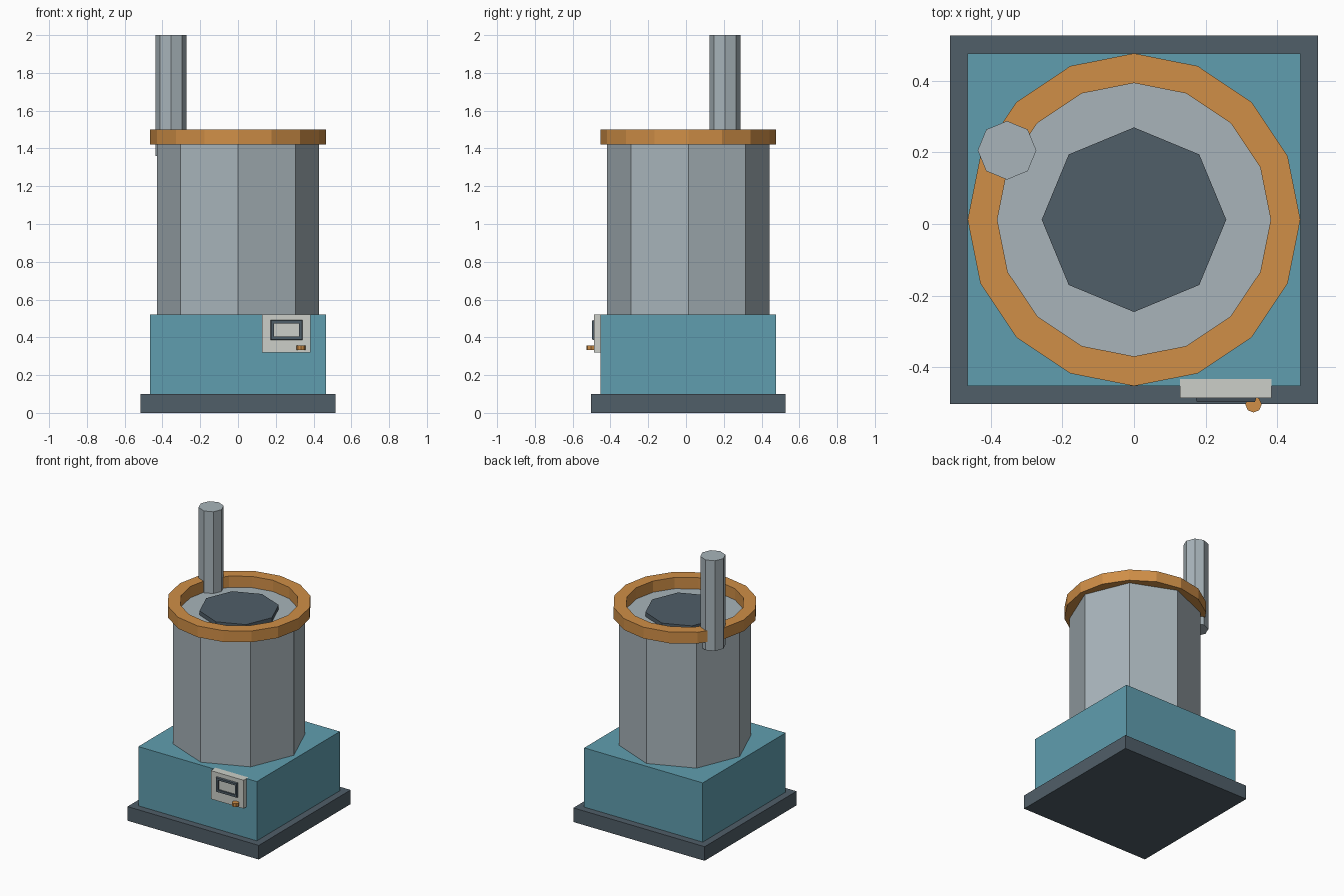
import bpy
import math

cube = bpy.data.objects.get("Cube")
if cube:
    bpy.data.objects.remove(cube, do_unlink=True)

CY = 0.012  # centre line of the body in y


def material(name, rgb):
    """Flat material from 0-255 display values."""
    lin = [((c / 255 + 0.055) / 1.055) ** 2.4 for c in rgb] + [1]
    m = bpy.data.materials.new(name)
    m.use_nodes = True
    m.diffuse_color = lin
    m.node_tree.nodes["Principled BSDF"].inputs["Base Color"].default_value = lin
    return m


teal = material("teal paint", (96, 158, 175))
slate = material("dark slate", (80, 94, 104))
steel = material("light steel", (168, 180, 186))
orange = material("orange", (208, 143, 71))
ivory = material("pale ivory", (204, 207, 200))


def mesh_object(name, verts, faces, mat):
    me = bpy.data.meshes.new(name)
    me.from_pydata(verts, [], faces)
    me.materials.append(mat)
    ob = bpy.data.objects.new(name, me)
    bpy.context.collection.objects.link(ob)
    return ob


def box(name, lo, hi, mat):
    bpy.ops.mesh.primitive_cube_add(size=1)
    ob = bpy.context.object
    ob.name = name
    for v in ob.data.vertices:
        v.co = [(a + b) / 2 + c * (b - a) for a, b, c in zip(lo, hi, v.co)]
    ob.data.materials.append(mat)
    return ob


def prism(name, sides, radius, x, y, z0, z1, mat):
    bpy.ops.mesh.primitive_cylinder_add(vertices=sides, radius=radius, depth=z1 - z0,
                                        location=(x, y, (z0 + z1) / 2))
    ob = bpy.context.object
    ob.name = name
    ob.data.materials.append(mat)
    return ob


def loop_band(name, sides, sections, mat):
    """Closed band: joins four matching closed loops of points into a ring."""
    verts = [p for loop in sections for p in loop]
    k = len(sections)
    faces = []
    for s in range(k):
        for i in range(sides):
            j, t = (i + 1) % sides, (s + 1) % k
            faces.append((s * sides + i, s * sides + j, t * sides + j, t * sides + i))
    return mesh_object(name, verts, faces, mat)


def circle(sides, r, z):
    return [(r * math.cos(math.tau * i / sides), CY + r * math.sin(math.tau * i / sides), z)
            for i in range(sides)]


def rectangle(x0, x1, z0, z1, y):
    return [(x0, y, z0), (x1, y, z0), (x1, y, z1), (x0, y, z1)]


# Base
box("plinth", (-0.515, CY - 0.515, 0), (0.515, CY + 0.515, 0.1), slate)
box("base_housing", (-0.465, CY - 0.465, 0.1), (0.465, CY + 0.465, 0.52), teal)

# Drum with rim and lid
prism("drum", 8, 0.43, 0, CY, 0.52, 1.42, steel)
loop_band("drum_rim", 16, [circle(16, 0.465, 1.42), circle(16, 0.465, 1.5),
                           circle(16, 0.382, 1.5), circle(16, 0.382, 1.42)], orange)
prism("lid", 8, 0.258, 0, CY, 1.42, 1.45, slate)

# Exhaust pipe at the back
prism("exhaust_pipe", 8, 0.082, -0.355, 0.206, 1.36, 2.0, steel)

# Control panel with screen frame and knob
box("control_panel", (0.128, -0.487, 0.32), (0.385, -0.433, 0.521), ivory)
loop_band("screen_frame", 4, [rectangle(0.172, 0.342, 0.385, 0.492, -0.485),
                              rectangle(0.176, 0.338, 0.389, 0.488, -0.498),
                              rectangle(0.190, 0.324, 0.405, 0.473, -0.498),
                              rectangle(0.190, 0.324, 0.405, 0.473, -0.485)], slate)
prism("knob", 8, 0.023, 0.334, -0.504, 0.334, 0.358, orange)

# Consistent outward normals on the bands
for name in ("drum_rim", "screen_frame"):
    ob = bpy.data.objects[name]
    bpy.ops.object.select_all(action='DESELECT')
    ob.select_set(True)
    bpy.context.view_layer.objects.active = ob
    bpy.ops.object.mode_set(mode='EDIT')
    bpy.ops.mesh.select_all(action='SELECT')
    bpy.ops.mesh.normals_make_consistent(inside=False)
    bpy.ops.object.mode_set(mode='OBJECT')
